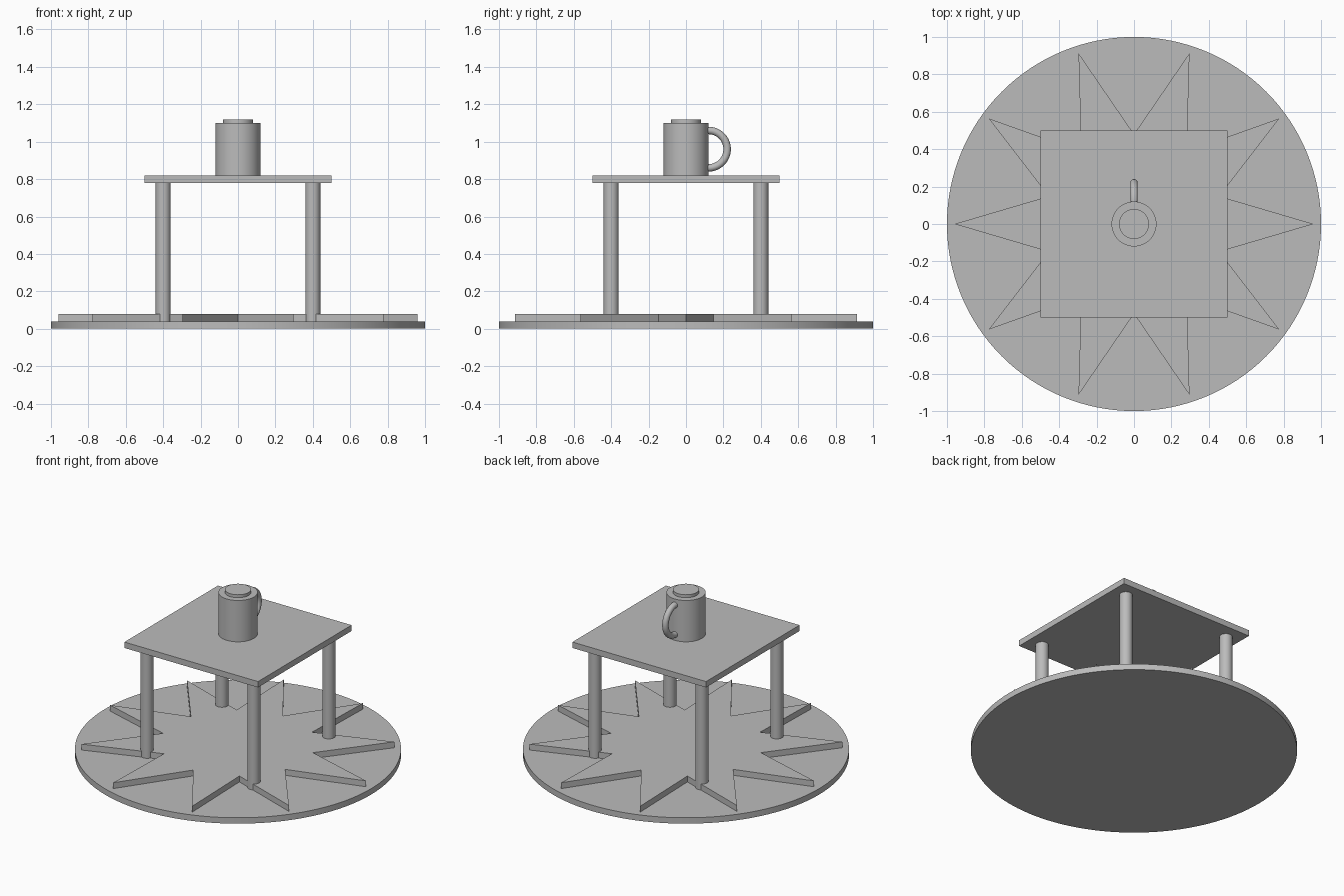
import bpy
import bmesh
from math import cos, sin, pi, radians

cube = bpy.data.objects.get("Cube")
if cube:
    bpy.data.objects.remove(cube, do_unlink=True)

# Single grey material
grey = bpy.data.materials.new("plain grey")
grey.use_nodes = True
colour = (0.5, 0.5, 0.5, 1)
grey.diffuse_color = colour
grey.node_tree.nodes["Principled BSDF"].inputs["Base Color"].default_value = colour


def finish(name):
    ob = bpy.context.object
    ob.name = ob.data.name = name
    ob.data.materials.append(grey)
    bpy.ops.object.shade_smooth_by_angle(angle=radians(30))
    return ob


def cylinder(name, radius, bottom, top, x=0, y=0, sides=64):
    bpy.ops.mesh.primitive_cylinder_add(
        vertices=sides, radius=radius, depth=top - bottom,
        location=(x, y, (bottom + top) / 2))
    return finish(name)


# Round base
cylinder("base_disc", 1, 0, 0.04, sides=128)

# Ten-pointed star plate on the base
points, outer, inner = 10, 0.96, 0.48
bm = bmesh.new()
rim = []
for i in range(points * 2):
    r = inner if i % 2 else outer
    a = i * pi / points
    rim.append(bm.verts.new((r * cos(a), r * sin(a), 0.04)))
face = bm.faces.new(rim)
raised = bmesh.ops.extrude_face_region(bm, geom=[face])["geom"]
bmesh.ops.translate(bm, vec=(0, 0, 0.04),
                    verts=[g for g in raised if isinstance(g, bmesh.types.BMVert)])
bmesh.ops.recalc_face_normals(bm, faces=bm.faces)
mesh = bpy.data.meshes.new("star_plate")
bm.to_mesh(mesh)
bm.free()
star = bpy.data.objects.new("star_plate", mesh)
bpy.context.collection.objects.link(star)
mesh.materials.append(grey)

# Table legs
for side, x in (("right", -0.4), ("left", 0.4)):
    for end, y in (("front", -0.4), ("back", 0.4)):
        cylinder(f"{end}_{side}_leg", 0.04, 0.04, 0.78, x, y, 48)

# Square table top
bpy.ops.mesh.primitive_cube_add(size=1, location=(0, 0, 0.8))
bpy.context.object.scale = (1, 1, 0.04)
bpy.ops.object.transform_apply(location=False, rotation=False, scale=True)
finish("table_top")

# Mug with raised lid and ring handle
cylinder("mug_body", 0.12, 0.82, 1.1)
cylinder("mug_lid", 0.08, 1.1, 1.12)
bpy.ops.mesh.primitive_torus_add(
    major_radius=0.1, minor_radius=0.02, major_segments=64, minor_segments=24,
    location=(0, 0.12, 0.96), rotation=(0, pi / 2, 0))
finish("mug_handle")
